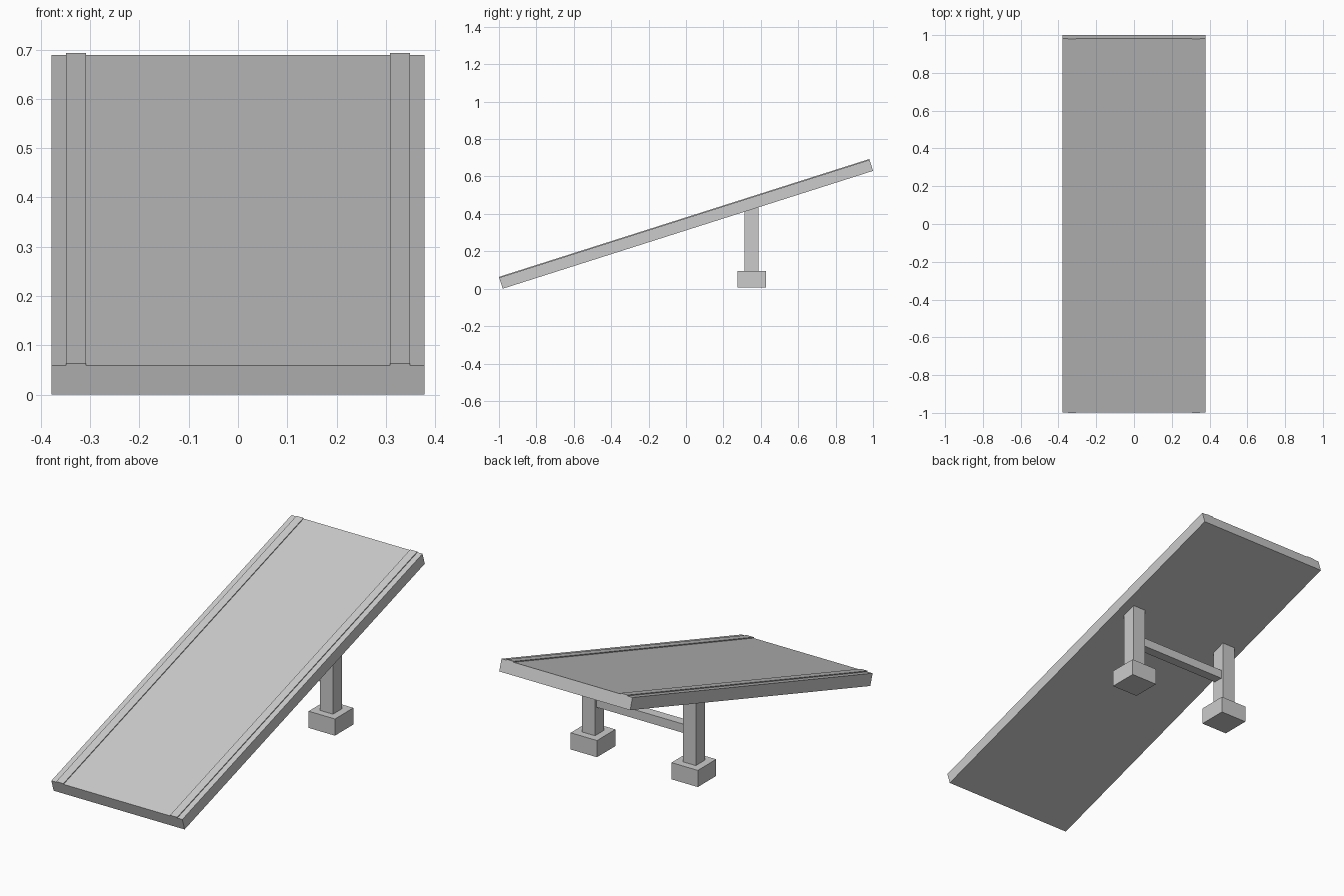
import bpy
import bmesh
import math
from mathutils import Matrix, Vector

cube = bpy.data.objects.get("Cube")
if cube:
    bpy.data.objects.remove(cube, do_unlink=True)

# Single plain grey finish
grey = bpy.data.materials.new("plain_grey")
grey.use_nodes = True
grey.diffuse_color = (0.6, 0.6, 0.6, 1)
grey.node_tree.nodes["Principled BSDF"].inputs["Base Color"].default_value = grey.diffuse_color


def box(name, low, high, placement=Matrix()):
    """Flat-shaded box between two corners, moved by a placement matrix."""
    low, high = Vector(low), Vector(high)
    bm = bmesh.new()
    bmesh.ops.create_cube(bm, size=1)
    bmesh.ops.scale(bm, vec=high - low, verts=bm.verts)
    bmesh.ops.translate(bm, vec=(low + high) / 2, verts=bm.verts)
    mesh = bpy.data.meshes.new(name)
    bm.to_mesh(mesh)
    bm.free()
    mesh.materials.append(grey)
    obj = bpy.data.objects.new(name, mesh)
    obj.matrix_world = placement
    bpy.context.collection.objects.link(obj)
    return obj


def upright(name, x, y, half, bottom, top):
    """Square vertical block centred on x, y."""
    return box(name, (x - half, y - half, bottom), (x + half, y + half, top))


half_width, length, thickness, rail_height = 0.378, 2.078, 0.062, 0.0045
post_x, post_y = 0.291, 0.351

# Sloping deck, hinged at its lower front edge
slope = Matrix.Translation((0, -0.98, 0)) @ Matrix.Rotation(math.radians(17.65), 4, "X")
box("deck", (-half_width, 0, 0), (half_width, length, thickness), slope)

# Raised side rails, posts and feet
for side, sign in (("left", 1), ("right", -1)):
    edges = sorted((sign * 0.308, sign * 0.349))
    box(side + "_rail", (edges[0], 0, thickness - 0.01),
        (edges[1], length, thickness + rail_height), slope)
    upright(side + "_post", sign * post_x, post_y, 0.0375, 0.09, 0.445)
    upright(side + "_foot", sign * post_x, post_y, 0.076, 0.007, 0.094)

# Cross beam between the posts
box("cross_beam", (-post_x, post_y - 0.025, 0.238), (post_x, post_y + 0.025, 0.284))
